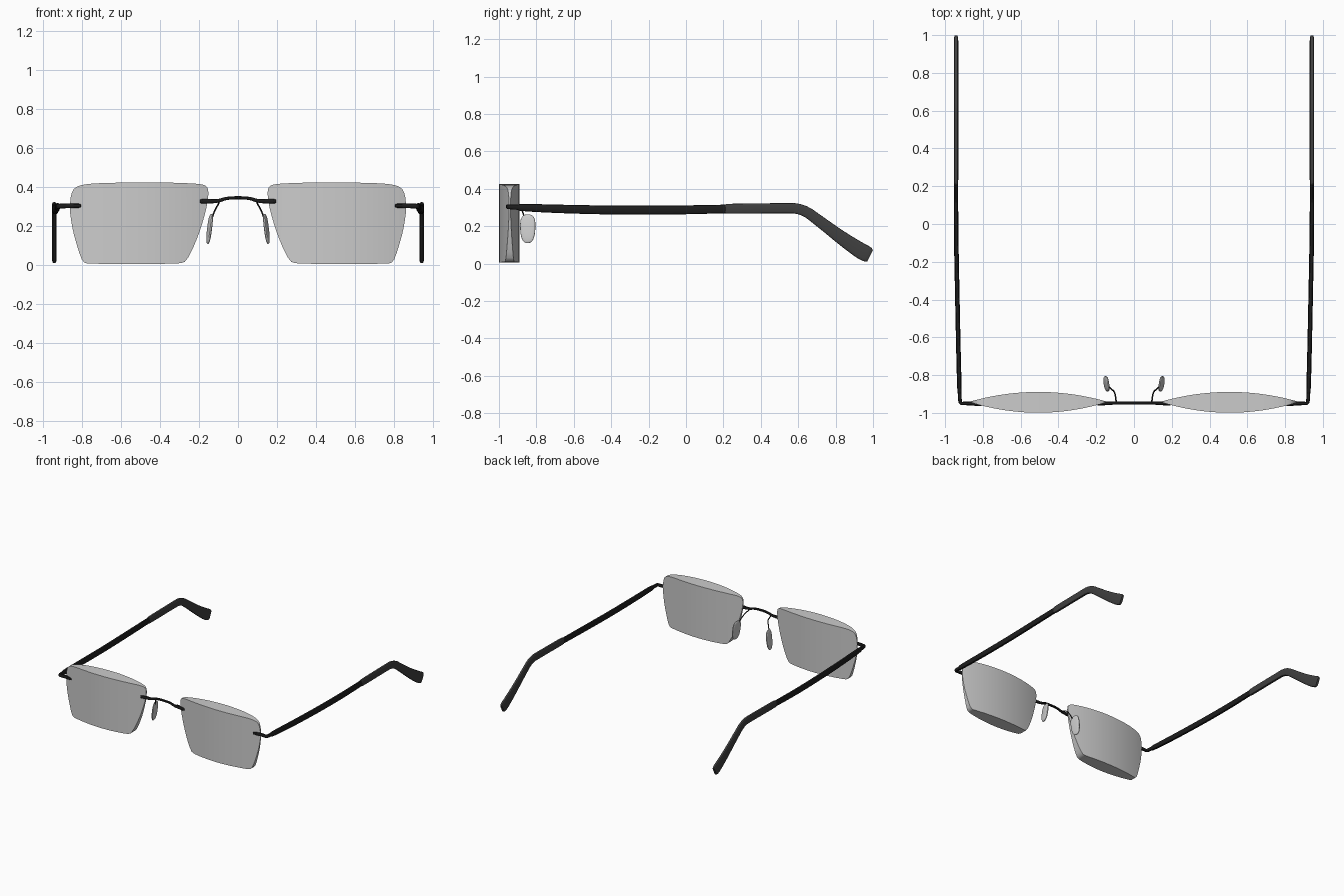
import bpy, bmesh, math
from mathutils import Vector, Matrix

if "Cube" in bpy.data.objects:
    bpy.data.objects.remove(bpy.data.objects["Cube"])


def material(name, v):
    m = bpy.data.materials.new(name)
    m.diffuse_color = (v, v, v, 1)
    m.use_nodes = True
    m.node_tree.nodes["Principled BSDF"].inputs["Base Color"].default_value = m.diffuse_color
    return m


black = material("black_metal", 0.012)
charcoal = material("charcoal_sleeve", 0.05)


def finish(bm, name, mat=None):
    bmesh.ops.recalc_face_normals(bm, faces=bm.faces)
    me = bpy.data.meshes.new(name)
    bm.to_mesh(me)
    bm.free()
    ob = bpy.data.objects.new(name, me)
    bpy.context.collection.objects.link(ob)
    if mat:
        me.materials.append(mat)
    bpy.ops.object.select_all(action='DESELECT')
    ob.select_set(True)
    bpy.context.view_layer.objects.active = ob
    bpy.ops.object.shade_smooth_by_angle(angle=math.radians(35))
    return ob


def loft(name, rings, mat=None):
    """Skin equal-sized closed rings and cap both ends."""
    bm = bmesh.new()
    vs = [[bm.verts.new(p) for p in r] for r in rings]
    n = len(vs[0])
    for a, b in zip(vs, vs[1:]):
        for i in range(n):
            j = (i + 1) % n
            bm.faces.new((a[i], a[j], b[j], b[i]))
    bm.faces.new(vs[0])
    bm.faces.new(vs[-1])
    return finish(bm, name, mat)


def soften(pts, times=2):
    """Corner cutting that keeps both end points."""
    for _ in range(times):
        out = [pts[0]]
        for a, b in zip(pts, pts[1:]):
            for t in (0.25, 0.75):
                out.append(tuple(p + (q - p) * t for p, q in zip(a, b)))
        pts = out + [pts[-1]]
    return pts


def sweep(name, path, side, mat, sides=12, power=0.7):
    """Path points are x, y, z, half width, half height."""
    pts = soften(path)
    co = [Vector((p[0] * side, p[1], p[2])) for p in pts]
    rings = []
    for i, p in enumerate(pts):
        t = (co[min(i + 1, len(co) - 1)] - co[max(i - 1, 0)]).normalized()
        u = t.cross(Vector((0, 0, 1))).normalized()
        v = u.cross(t)
        ring = []
        for k in range(sides):
            a = math.tau * k / sides
            c, s = math.cos(a), math.sin(a)
            ring.append(co[i] + u * p[3] * math.copysign(abs(c) ** power, c)
                        + v * p[4] * math.copysign(abs(s) ** power, s))
        rings.append(ring)
    return loft(name, rings, mat)


def height_at(line, x):
    for a, b in zip(line, line[1:]):
        if x <= b[0]:
            t = (x - a[0]) / max(b[0] - a[0], 1e-9)
            return a[1] + (b[1] - a[1]) * max(t, 0)
    return line[-1][1]


# lens outline: upper and lower edges, inner end to outer end
upper = soften([(.152, .372), (.154, .397), (.172, .413), (.22, .419), (.35, .424), (.5, .425),
                (.7, .422), (.79, .415), (.838, .4), (.856, .365), (.861, .32)])
lower = soften([(.152, .362), (.158, .31), (.17, .26), (.195, .175), (.23, .088), (.258, .034),
                (.275, .013), (.31, .009), (.5, .005), (.76, .008), (.79, .011), (.806, .038),
                (.83, .115), (.85, .19), (.861, .27)])

# half paths of the metal parts
end_piece = [(.803, -.952, .305, .006, .006), (.808, -.952, .305, .013, .012),
             (.86, -.95, .305, .011, .012), (.895, -.95, .304, .009, .012),
             (.92, -.95, .303, .009, .012), (.922, -.925, .302, .01, .013),
             (.924, -.87, .3, .01, .015)]
temple = [(.923, -.9, .301, .009, .014), (.924, -.885, .3, .012, .02),
          (.93, -.65, .291, .012, .023), (.936, -.35, .285, .012, .024),
          (.942, -.05, .286, .012, .024), (.942, .215, .292, .011, .023)]
sleeve = [(.942, .21, .293, .01, .023), (.942, .22, .293, .012, .027),
          (.942, .5, .296, .012, .027), (.942, .62, .296, .012, .028),
          (.942, .72, .222, .012, .03), (.942, .83, .138, .012, .036),
          (.942, .93, .07, .012, .043), (.942, .972, .048, .012, .043),
          (.942, .984, .042, .009, .034)]
pad_arm = [(.08, -.95, .337, .004, .004), (.095, -.945, .328, .004, .004),
           (.1, -.89, .315, .004, .004), (.125, -.87, .27, .004, .004),
           (.141, -.855, .21, .004, .004)]

for side, tag in ((-1, "left"), (1, "right")):
    # biconvex lens, curved across its width
    rings = []
    for i in range(49):
        u = -math.cos(math.pi * i / 48)
        x = .5065 + .3545 * u
        zt, zb = height_at(upper, x), height_at(lower, x)
        yf, yb = -.946 - .053 * (1 - u * u), -.938 + .049 * (1 - u * u)
        rings.append([(x * side, yf, zb), (x * side, yf, zt),
                      (x * side, yb, zt), (x * side, yb, zb)])
    loft(f"{tag}_lens", rings)

    # hinge end piece, temple arm and ear sleeve
    sweep(f"{tag}_end_piece", end_piece, side, black)
    sweep(f"{tag}_temple", temple, side, black)
    sweep(f"{tag}_ear_sleeve", sleeve, side, charcoal, 16, 0.5)

    # nose pad with its wire arm
    sweep(f"{tag}_pad_arm", pad_arm, side, black, 8, 1)
    bm = bmesh.new()
    bmesh.ops.create_uvsphere(bm, u_segments=24, v_segments=16, radius=1)
    for v in bm.verts:
        c = [math.copysign(abs(k) ** .75, k) for k in v.co]
        v.co = (c[0] * .010, c[1] * .041 * (1 + .12 * v.co.z), c[2] * .077)
    turn = Matrix.Rotation(math.radians(-7), 4, 'Y') @ Matrix.Rotation(math.radians(-9), 4, 'Z')
    bm.transform(Matrix.Translation((.146, -.846, .186)) @ turn)
    bm.transform(Matrix.Diagonal((side, 1, 1, 1)))
    finish(bm, f"{tag}_nose_pad")

# arched bridge with a tab on each lens
half = [(.197, -.951, .328, .005, .006), (.192, -.951, .328, .012, .012),
        (.15, -.949, .328, .01, .012), (.1, -.948, .329, .008, .009),
        (.055, -.948, .346, .008, .008)]
bridge = half + [(-p[0],) + p[1:] for p in reversed(half)]
sweep("bridge", bridge, 1, black)
